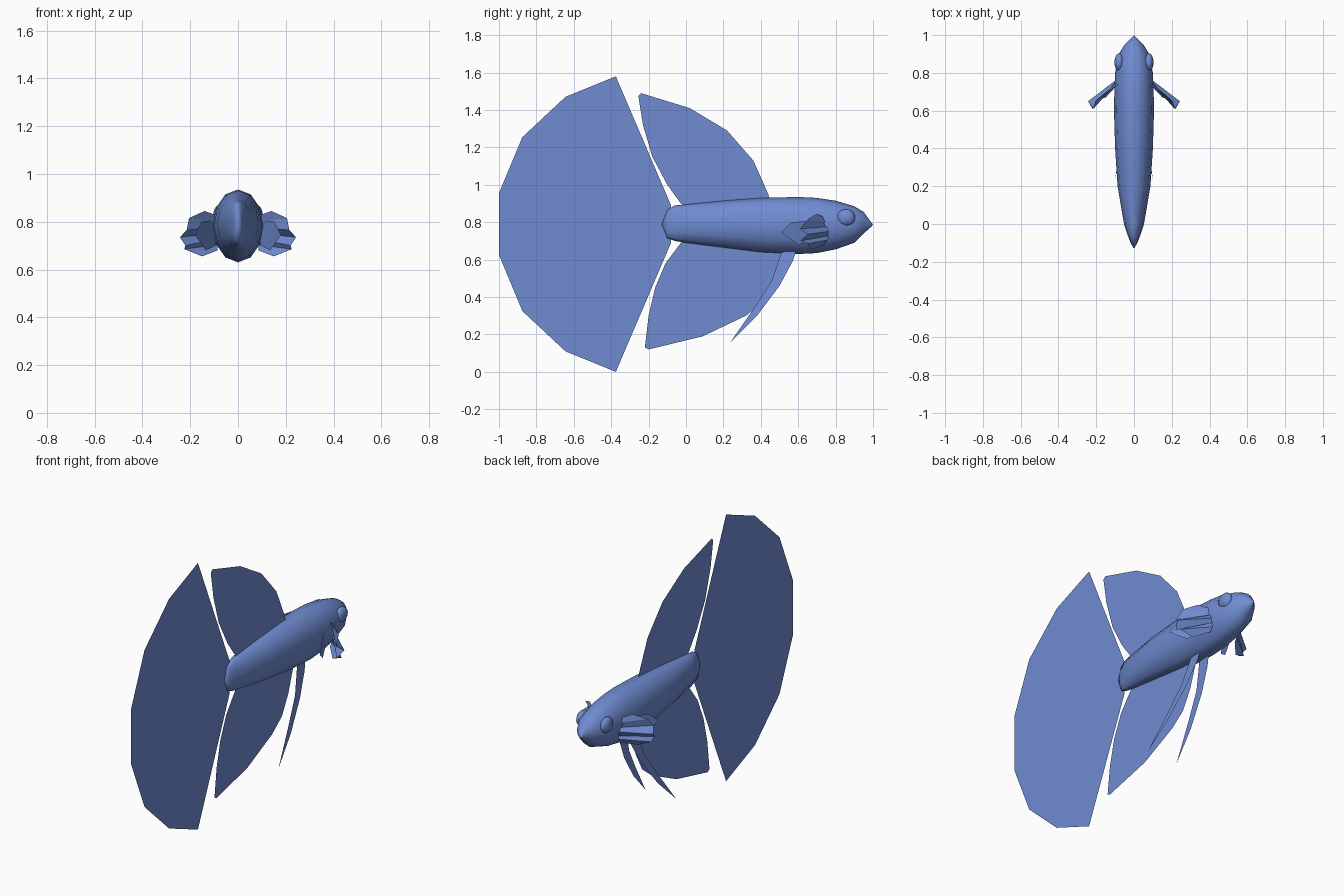
import bpy, bmesh, math
from mathutils import Vector

cube = bpy.data.objects.get("Cube")
if cube:
    bpy.data.objects.remove(cube, do_unlink=True)

SIDES = 12
MID = 0.79

blue = bpy.data.materials.new("scale_blue")
blue.use_nodes = True
blue.diffuse_color = (0.16, 0.26, 0.64, 1)
blue.node_tree.nodes["Principled BSDF"].inputs["Base Color"].default_value = blue.diffuse_color


def finish(name, bm, smooth=False):
    """Turn a bmesh into a named, coloured object."""
    mesh = bpy.data.meshes.new(name)
    bm.to_mesh(mesh)
    bm.free()
    mesh.materials.append(blue)
    for poly in mesh.polygons:
        poly.use_smooth = smooth
    obj = bpy.data.objects.new(name, mesh)
    bpy.context.collection.objects.link(obj)
    return obj


def sheet(name, outline, place=lambda y, z: (0, y, z)):
    """Thin flat fin from a side outline of (y, z) points."""
    bm = bmesh.new()
    face = bm.faces.new([bm.verts.new(place(y, z)) for y, z in outline])
    face.normal_update()
    bmesh.ops.triangulate(bm, faces=bm.faces[:])
    return finish(name, bm)


# Body: lofted oval rings, each (y, top, bottom, half width)
stations = [
    (0.99, .80, .775, .01), (.95, .855, .74, .05), (.9, .885, .69, .08),
    (.8, .915, .655, .1), (.7, .93, .635, .104), (.6, .935, .63, .106),
    (.4, .93, .64, .1), (.2, .915, .665, .087), (0, .895, .69, .053),
    (-.06, .89, .7, .033), (-.1, .865, .715, .018),
]
bm = bmesh.new()
rings = []
for y, top, bottom, half in stations:
    ring = []
    for i in range(SIDES):
        a = math.tau * i / SIDES
        ring.append(bm.verts.new((half * math.sin(a), y,
                                  (top + bottom) / 2 + (top - bottom) / 2 * math.cos(a))))
    rings.append(ring)
for first, second in zip(rings, rings[1:]):
    for i in range(SIDES):
        j = (i + 1) % SIDES
        bm.faces.new((first[i], first[j], second[j], second[i]))
for ring, y in ((rings[0], 1), (rings[-1], -.13)):
    tip = bm.verts.new((0, y, MID))
    for i in range(SIDES):
        bm.faces.new((ring[i], ring[(i + 1) % SIDES], tip))
bmesh.ops.recalc_face_normals(bm, faces=bm.faces[:])
finish("body", bm, smooth=True)

# Tail fin: upper half outline mirrored about the body axis
upper = [(-.08, .89), (-.375, 1.58), (-.645, 1.47), (-.875, 1.255), (-1, .955)]
sheet("tail_fin", upper + [(y, 2 * MID - z) for y, z in reversed(upper)])

# Back and belly fins
sheet("dorsal_fin", [(.45, .9), (.44, .95), (.36, 1.13), (.22, 1.29), (.02, 1.41),
                     (-.24, 1.49), (-.255, 1.475), (-.23, 1.32), (-.18, 1.15),
                     (-.1, 1), (-.02, .89), (.2, .85)])
sheet("anal_fin", [(.53, .66), (.47, .48), (.41, .37), (.32, .3), (.09, .19),
                   (-.2, .12), (-.22, .13), (-.2, .3), (-.165, .45),
                   (-.11, .58), (-.02, .7), (.25, .72)])


def pleated_fan(name, root, rim):
    """Fan fin as a strip of folds between a root edge and a rim edge."""
    bm = bmesh.new()
    a = [bm.verts.new(p) for p in root]
    b = [bm.verts.new(p) for p in rim]
    for i in range(len(a) - 1):
        bm.faces.new((a[i], b[i], b[i + 1], a[i + 1]))
    return finish(name, bm)


# Paired parts
for side, word in ((1, "left"), (-1, "right")):
    # Long narrow fins splaying out below the belly
    sheet(word + "_pelvic_fin",
          [(.59, .65), (.57, .59), (.5, .46), (.38, .3), (.235, .155),
           (.37, .35), (.46, .49), (.51, .64)],
          lambda y, z: (side * (.03 + (.64 - z) * .145), y, z))

    # Pleated side fan behind the gill
    rim = [(.14, .7, .845), (.205, .65, .815), (.215, .61, .765), (.243, .65, .735),
           (.22, .61, .7), (.225, .65, .685), (.15, .67, .655)]
    root = []
    for i in range(len(rim)):
        t = i / (len(rim) - 1)
        root.append(Vector((side * .085, .74 + .03 * math.sin(math.pi * t),
                            .825 - .145 * t)))
    pleated_fan(word + "_pectoral_fin", root, [(side * x, y, z) for x, y, z in rim])

    # Smaller flap swept back beside it
    sheet(word + "_pectoral_flap",
          [(.68, .79), (.635, .805), (.565, .8), (.51, .745), (.6, .68), (.68, .7)],
          lambda y, z: (side * (.095 + (.68 - y) * .5), y, z))

    # Eye bulge
    bm = bmesh.new()
    bmesh.ops.create_uvsphere(bm, u_segments=12, v_segments=8, radius=1)
    for v in bm.verts:
        v.co = (side * .078 + v.co.x * .026, .855 + v.co.y * .05, .825 + v.co.z * .045)
    finish(word + "_eye", bm, smooth=True)
